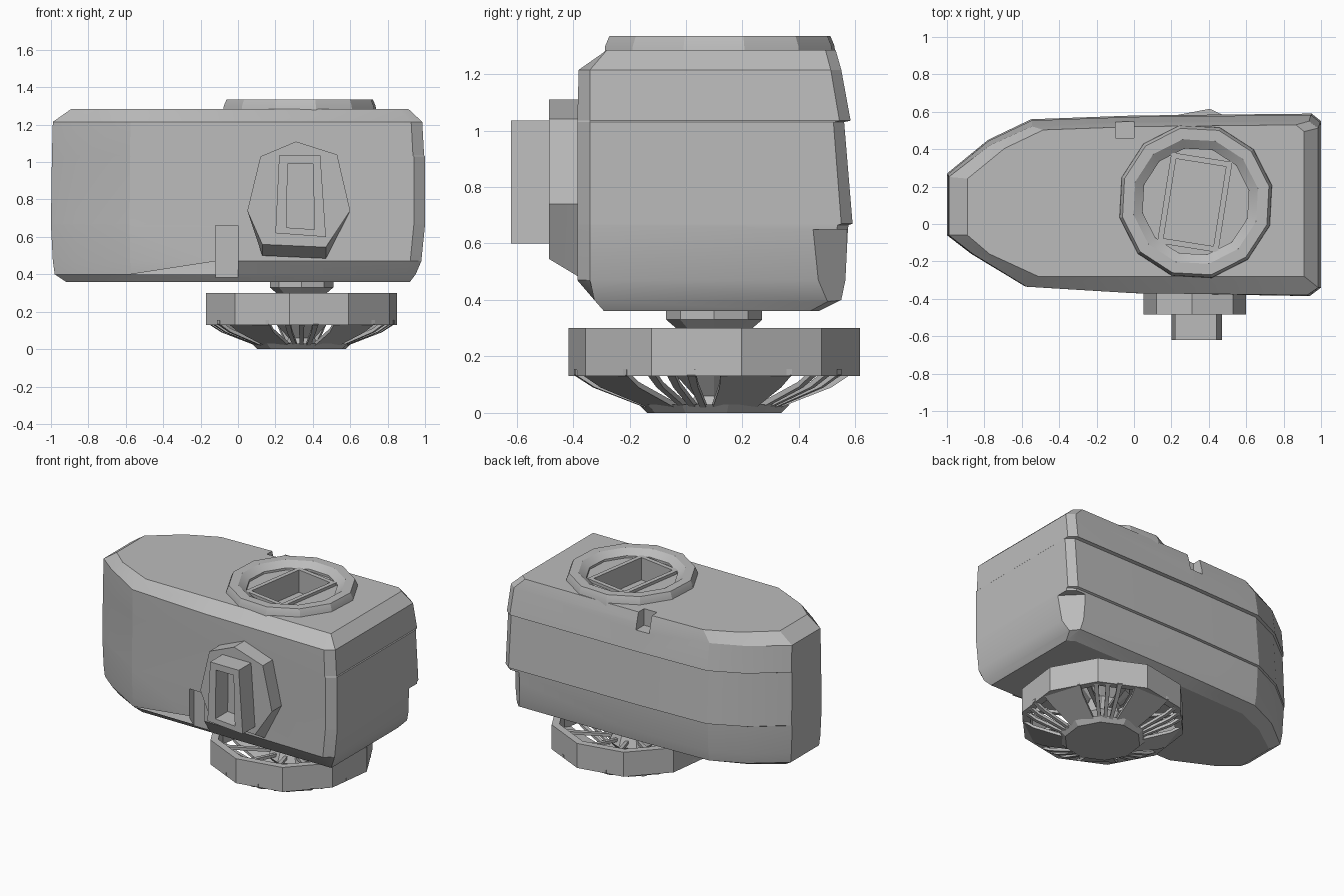
import bpy, bmesh, math
from mathutils import Matrix, Vector

if "Cube" in bpy.data.objects:
    bpy.data.objects.remove(bpy.data.objects["Cube"])

grey = bpy.data.materials.new("plain grey")
grey.use_nodes = True
COLOUR = (0.5, 0.5, 0.5, 1)
grey.diffuse_color = COLOUR
grey.node_tree.nodes["Principled BSDF"].inputs["Base Color"].default_value = COLOUR


def finish(name, bm, angle=22):
    bmesh.ops.recalc_face_normals(bm, faces=bm.faces)
    mesh = bpy.data.meshes.new(name)
    bm.to_mesh(mesh)
    bm.free()
    mesh.materials.append(grey)
    ob = bpy.data.objects.new(name, mesh)
    bpy.context.collection.objects.link(ob)
    if angle:
        bpy.ops.object.select_all(action="DESELECT")
        ob.select_set(True)
        bpy.context.view_layer.objects.active = ob
        bpy.ops.object.shade_smooth_by_angle(angle=math.radians(angle))
    return ob


def loft(name, rings, closed=False, angle=22):
    """Skin a list of equal-length point rings; cap the ends or join them."""
    bm = bmesh.new()
    vs = [[bm.verts.new(p) for p in ring] for ring in rings]
    pairs = list(zip(vs, vs[1:])) + ([(vs[-1], vs[0])] if closed else [])
    for a, b in pairs:
        for i in range(len(a)):
            j = (i + 1) % len(a)
            bm.faces.new((a[i], a[j], b[j], b[i]))
    if not closed:
        bm.faces.new(vs[0])
        bm.faces.new(vs[-1])
    return finish(name, bm, angle)


def box(name, lo, hi, turn=0):
    lo, hi = Vector(lo), Vector(hi)
    bm = bmesh.new()
    mat = (Matrix.Translation((lo + hi) / 2) @ Matrix.Rotation(math.radians(turn), 4, "Z")
           @ Matrix.Diagonal((hi - lo).to_4d()))
    bmesh.ops.create_cube(bm, size=1, matrix=mat)
    return finish(name, bm, 0)


def cut(target, cutter):
    cutter.hide_render = True
    cutter.hide_viewport = True
    cutter.display_type = "WIRE"
    mod = target.modifiers.new("cut", "BOOLEAN")
    mod.object = cutter
    mod.operation = "DIFFERENCE"
    mod.solver = "EXACT"


def circle(cx, cy, r, z, n, phase=0.0):
    return [(cx + r * math.cos(math.tau * (i + phase) / n),
             cy + r * math.sin(math.tau * (i + phase) / n), z) for i in range(n)]


# Main housing: one plan outline; the front is clipped and the back scaled per height
plan = [(-1, -.06), (-.87, -.16), (-.58, -.335), (0, -.37), (.94, -.385), (1, -.34),
        (1, .55), (.95, .59), (0, .58), (-.55, .56), (-.78, .45), (-1, .27)]
levels = [(.36, -.29, .47, -.92, .92), (.40, -.325, .55, -.98, .95),
          (.47, -.385, .565, -.99, .98), (.665, -.385, .575, -1, 1),
          (.67, -.385, .59, -1, 1), (1.03, -.385, .56, -.995, 1),
          (1.035, -.385, .583, -.995, .995), (1.215, -.38, .55, -.99, .985),
          (1.285, -.28, .53, -.89, .91)]
rings = []
for z, front, back, left, right in levels:
    rings.append([(left + (x + 1) / 2 * (right - left),
                   max(y, front) if y < 0 else y * back / .59, z) for x, y in plan])
body = loft("housing", rings)
cut(body, box("front_slot_cutter", (-.12, -.6, .3), (0, -.31, .66)))
cut(body, box("back_notch_cutter", (-.1, .46, 1.17), (0, .8, 1.5)))
cut(body, box("corner_recess_cutter", (.92, .47, .30), (1.12, .67, .65), 45))
cut(body, box("top_well_cutter", (.19, -.10, 1.15), (.46, .33, 1.5), -9))

# Raised collar around the top well
CX, CY = .33, .12
loft("top_collar", [circle(CX, CY, r, z, 12, .4) for r, z in
                    ((.42, 1.25), (.415, 1.30), (.40, 1.335), (.34, 1.335),
                     (.29, 1.30), (.29, 1.25))], closed=True)
frame = box("well_frame", (.16, -.13, 1.25), (.49, .36, 1.305), -9)
cut(frame, box("frame_cutter", (.19, -.10, 1.1), (.46, .33, 1.5), -9))

# Front port: faceted mount plate with a hollow rectangular spout
mount = [(.05, .74), (.12, 1.03), (.31, 1.11), (.53, 1.04), (.60, .74), (.47, .545), (.13, .56)]
skirt = [(x, z if z > .6 else z - .06) for x, z in mount]
loft("port_mount", [[(x, y, z) for x, z in shape] for shape, y in
                    ((skirt, -.34), (skirt, -.385), (mount, -.485))])
spout = [(.20, .62), (.22, 1.035), (.44, 1.035), (.47, .60)]
hole = [(.26, .65), (.265, .99), (.40, .99), (.41, .64)]
loft("port_spout", [[(x, y, z) for x, z in shape] for shape, y in
                    ((spout, -.40), (spout, -.62), (hole, -.62), (hole, -.45))])

# Rotor below: rim band, shaft and hub plate
RX, RY, N = .34, .10, 10
loft("rotor_rim", [circle(RX, RY, r, z, N, .3) for r, z in
                   ((.52, .13), (.52, .30), (.47, .30), (.47, .13))], closed=True)
loft("rotor_shaft", [circle(RX, RY, r, z, 8) for r, z in
                     ((.09, .02), (.07, .06), (.15, .15), (.10, .27), (.17, .33), (.17, .38))])
loft("rotor_hub", [circle(RX, RY, r, z, N, .3) for r, z in ((.24, 0), (.27, .03))])


def swing(r, a, z):
    return (RX + r * math.cos(a), RY + r * math.sin(a), z)


def blade(name, a, inner, outer):
    """Sloping plate from the hub up to the rim, given half angles at each end."""
    low = [swing(r, a + d, z) for r, d, z in
           ((.21, -inner, .005), (.43, -outer, .09), (.50, -outer, .135),
            (.50, outer, .135), (.43, outer, .09), (.21, inner, .005))]
    loft(name, [low, [(x, y, z + .02) for x, y, z in low]])


# Broad panels alternate with groups of thin fins
PANELS = 5
for k in range(PANELS):
    a = math.tau * (k + .25) / PANELS
    blade("rotor_panel", a, .36, .27)
    for step in (.38, .5, .62):
        blade("rotor_fin", a + math.tau * step / PANELS, .05, .03)

# Thin upper spokes between shaft and rim
for k in range(N):
    a = math.tau * k / N
    root, tip = [[swing(r, a + d, z + h) for d, h in ((-w, 0), (w, 0), (w, .02), (-w, .02))]
                 for r, w, z in ((.10, .10, .17), (.48, .035, .20))]
    loft("rotor_spoke", [root, tip])
